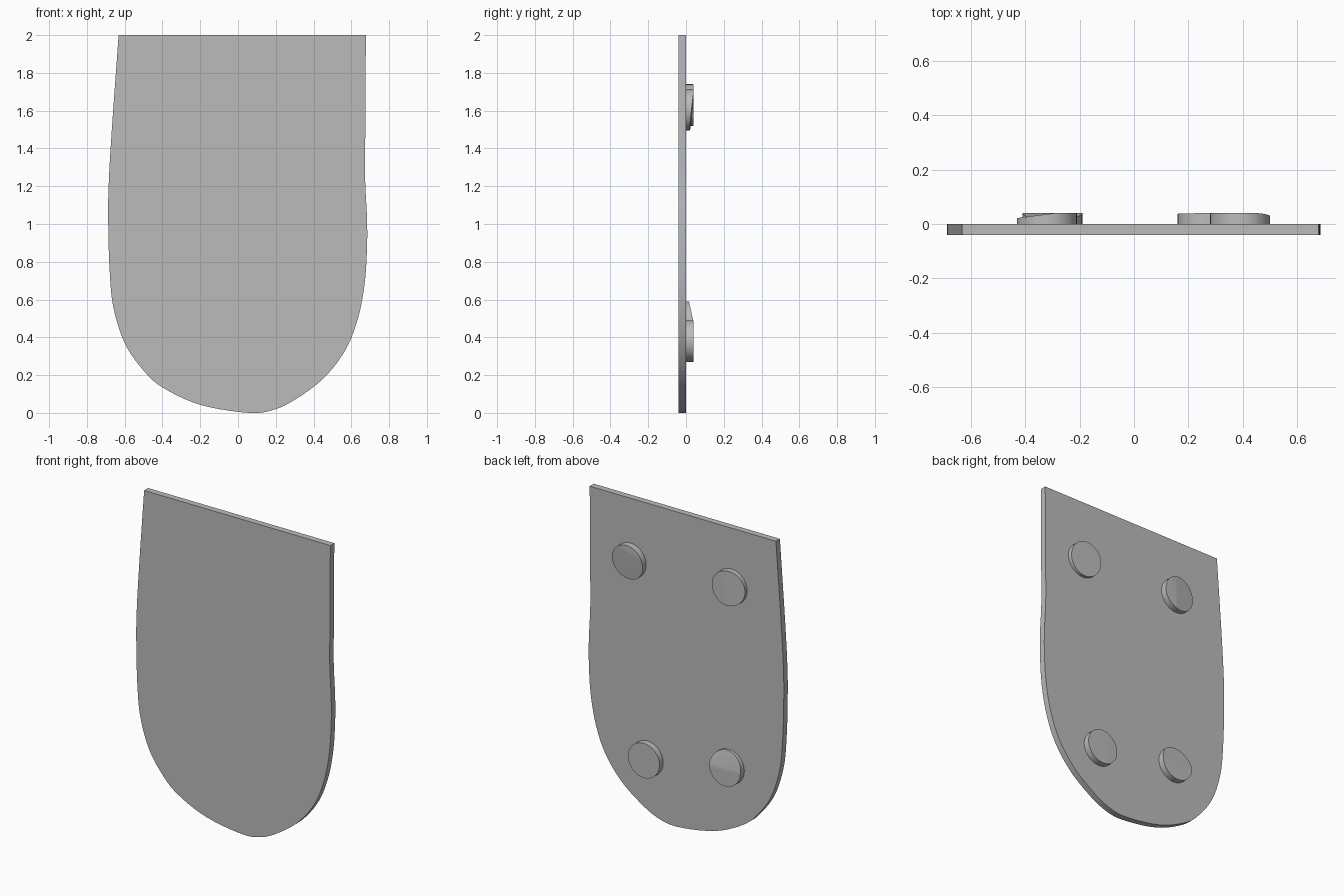
import bpy, bmesh
from math import radians
from mathutils import Matrix, Vector

if "Cube" in bpy.data.objects:
    bpy.data.objects.remove(bpy.data.objects["Cube"])

grey = bpy.data.materials.new("plain grey")
grey.use_nodes = True
colour = (0.5, 0.5, 0.5, 1)
grey.diffuse_color = colour
grey.node_tree.nodes["Principled BSDF"].inputs["Base Color"].default_value = colour

THICK = 0.04


def finish(bm, name):
    bmesh.ops.recalc_face_normals(bm, faces=bm.faces)
    mesh = bpy.data.meshes.new(name)
    bm.to_mesh(mesh)
    bm.free()
    obj = bpy.data.objects.new(name, mesh)
    bpy.context.collection.objects.link(obj)
    mesh.materials.append(grey)
    bpy.ops.object.select_all(action="DESELECT")
    obj.select_set(True)
    bpy.context.view_layer.objects.active = obj
    bpy.ops.object.shade_smooth_by_angle(angle=radians(30))
    return obj


def smooth_path(points, steps=5):
    """Open Catmull-Rom path through the points."""
    pts = [Vector(p) for p in points]
    pts = [2 * pts[0] - pts[1]] + pts + [2 * pts[-1] - pts[-2]]
    path = []
    for a, b, c, d in zip(pts, pts[1:], pts[2:], pts[3:]):
        for i in range(steps):
            t = i / steps
            path.append(0.5 * (2 * b + (c - a) * t + (2 * a - 5 * b + 4 * c - d) * t ** 2
                               + (3 * b - a - 3 * c + d) * t ** 3))
    return path + [pts[-2]]


# Plate: flat top edge, bowed sides, lopsided round bottom
outline = [(-.632, 2), (-.668, 1.5), (-.685, 1.2), (-.687, 1), (-.68, .76), (-.66, .56),
           (-.6, .37), (-.505, .23), (-.4, .135), (-.2, .043), (.06, 0), (.2, .02),
           (.325, .085), (.46, .19), (.57, .335), (.635, .5), (.67, .68), (.683, .87),
           (.683, 1.03), (.673, 1.24), (.674, 1.5), (.677, 2)]
bm = bmesh.new()
front = bm.faces.new([bm.verts.new((p.x, -THICK, p.y)) for p in smooth_path(outline)])
back = bmesh.ops.extrude_face_region(bm, geom=[front])
bmesh.ops.translate(bm, vec=(0, THICK, 0),
                    verts=[v for v in back["geom"] if isinstance(v, bmesh.types.BMVert)])
if not any(abs(f.calc_center_median().y + THICK) < 1e-4 for f in bm.faces):
    bm.faces.new([v for v in bm.verts if v.co.y < -THICK / 2])
finish(bm, "plate")


# Back pads: short discs whose outer face is partly planed off at a slant
def pad(name, x, z, crease, normal):
    bm = bmesh.new()
    bmesh.ops.create_cone(bm, cap_ends=True, segments=40, radius1=.11, radius2=.11, depth=THICK,
                          matrix=Matrix.Translation((x, THICK / 2, z))
                          @ Matrix.Rotation(radians(90), 4, "X"))
    cut = bmesh.ops.bisect_plane(bm, geom=bm.verts[:] + bm.edges[:] + bm.faces[:],
                                 plane_co=Vector((x, THICK, z)) + Vector(crease),
                                 plane_no=normal, clear_outer=True)
    rim = [e for e in cut["geom_cut"] if isinstance(e, bmesh.types.BMEdge)]
    bmesh.ops.holes_fill(bm, edges=[e for e in bm.edges if e.is_boundary] or rim, sides=0)
    finish(bm, name)


pad("upper_left_pad", .39, 1.605, (0, 0, .07), (.03, 1, -.11))
pad("upper_right_pad", -.32, 1.63, (.03, 0, 0), (-.13, 1, 0))
pad("lower_left_pad", .27, .38, (-.03, 0, 0), (-.03, 1, 0))
pad("lower_right_pad", -.3, .48, (0, 0, 0), (0, 1, .22))
